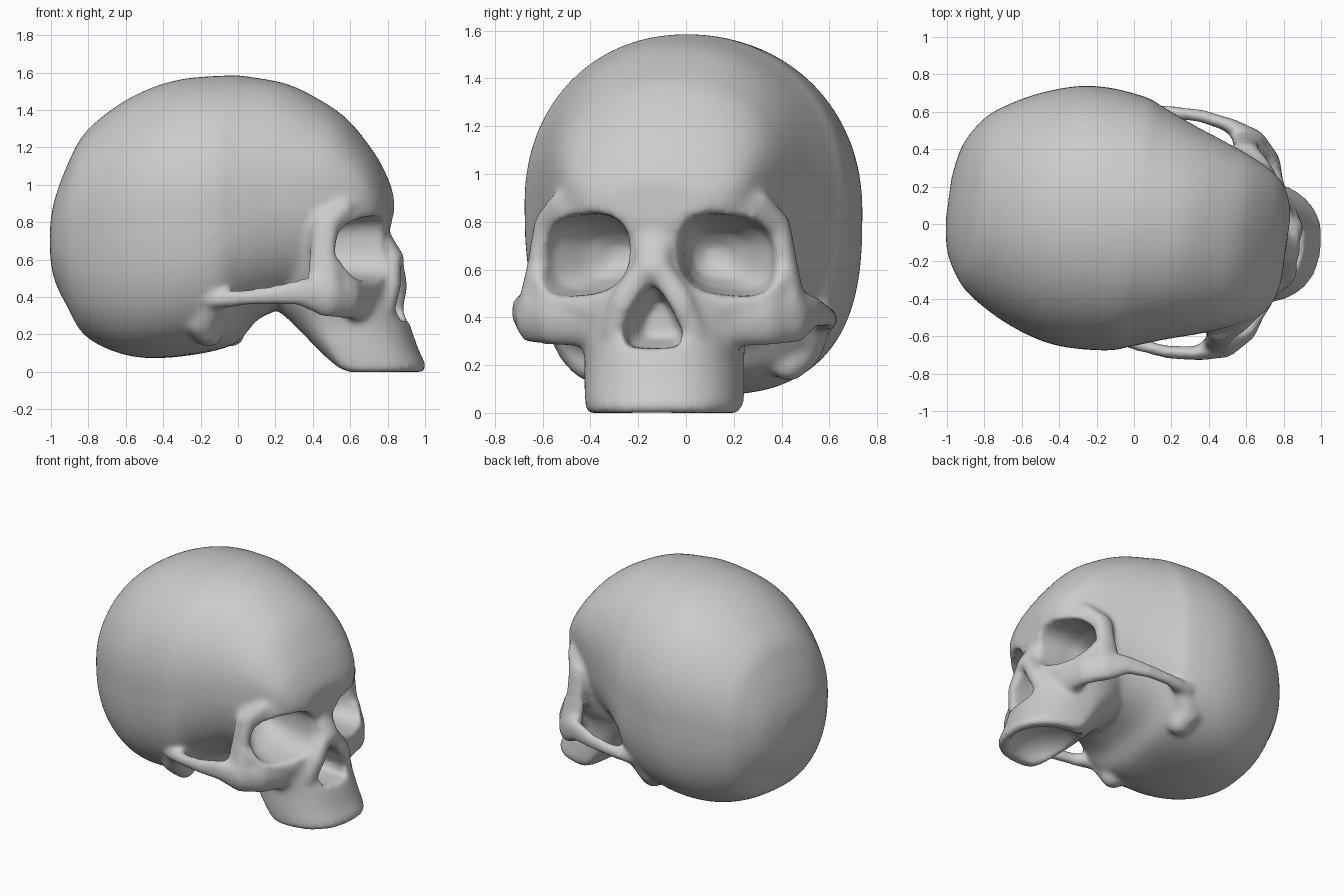
import bpy, bmesh, math
from mathutils import Vector, Matrix

if "Cube" in bpy.data.objects:
    bpy.data.objects.remove(bpy.data.objects["Cube"])

YAW = Matrix.Rotation(math.radians(-8), 4, 'Z')   # the skull is turned slightly


def new_object(name, bm, cutter=False):
    bmesh.ops.recalc_face_normals(bm, faces=bm.faces)
    me = bpy.data.meshes.new(name)
    bm.to_mesh(me)
    bm.free()
    ob = bpy.data.objects.new(name, me)
    bpy.context.collection.objects.link(ob)
    ob.hide_render = cutter
    if cutter:
        ob.hide_set(True)
    return ob


def loft(bm, rings):
    rows = [[bm.verts.new(p) for p in r] for r in rings]
    n = len(rows[0])
    for a, b in zip(rows, rows[1:]):
        for i in range(n):
            j = (i + 1) % n
            bm.faces.new((a[i], a[j], b[j], b[i]))
    bm.faces.new(rows[0])
    bm.faces.new(rows[-1])


def refine(rows, steps=4):
    """Smooth in-between rows through the given ones."""
    out = []
    for i in range(len(rows) - 1):
        p0, p1 = rows[max(i - 1, 0)], rows[i]
        p2, p3 = rows[i + 1], rows[min(i + 2, len(rows) - 1)]
        for k in range(steps):
            t = k / steps
            out.append([b + .5 * t * (c - a + t * (2*a - 5*b + 4*c - d + t * (3*(b - c) + d - a)))
                        for a, b, c, d in zip(p0, p1, p2, p3)])
    return out + [list(rows[-1])]


def power(v, p):
    return math.copysign(abs(v) ** (2 / p), v)


def angles(n=64):
    return [2 * math.pi * i / n for i in range(n)]


def blob_chain(bm, points, mirror=True):
    """Convex links between ellipsoids given as x, y, z, rx, ry, rz."""
    for s in ((1, -1) if mirror else (1,)):
        for pair in zip(points, points[1:]):
            hull = bmesh.new()
            for x, y, z, rx, ry, rz in pair:
                m = Matrix.LocRotScale(Vector((x, s * y, z)), None, Vector((rx, ry, rz)))
                tmp = bmesh.new()
                bmesh.ops.create_icosphere(tmp, subdivisions=2, radius=1, matrix=m)
                for v in tmp.verts:
                    hull.verts.new(v.co)
                tmp.free()
            bmesh.ops.convex_hull(hull, input=hull.verts)
            made = {}
            for f in hull.faces:
                for v in f.verts:
                    if v not in made:
                        made[v] = bm.verts.new(v.co)
                bm.faces.new([made[v] for v in f.verts])
            hull.free()


bm = bmesh.new()

# braincase: x, half width, top, bottom, height of widest line, lower squareness
cranium = [(-1.0, .12, .82, .57, .70, 2.1), (-.97, .28, .95, .46, .72, 2.2), (-.90, .41, 1.13, .33, .75, 2.3),
           (-.80, .51, 1.30, .18, .78, 2.6), (-.58, .63, 1.465, .085, .82, 2.7), (-.33, .70, 1.56, .08, .85, 2.8),
           (-.05, .69, 1.585, .14, .88, 2.8), (.08, .645, 1.575, .27, .90, 2.6), (.26, .575, 1.54, .35, .95, 2.4),
           (.42, .52, 1.465, .40, .98, 2.4), (.58, .455, 1.355, .50, 1.0, 2.4), (.72, .38, 1.18, .60, .95, 2.2),
           (.79, .29, 1.05, .70, .90, 2.1), (.82, .18, .97, .80, .88, 2.1)]
rings = []
for x, w, top, bot, mid, low_p in refine(cranium):
    ring = []
    for a in angles():
        c, s = math.cos(a), math.sin(a)
        p = 2.1 if s > 0 else low_p
        ring.append((x, w * power(c, p), mid + power(s, p) * (top - mid if s > 0 else mid - bot)))
    rings.append(ring)
loft(bm, rings)

# face and upper jaw: z, back, widest x, front, half width, squareness
face = [(.0, .60, .66, .995, .31, 2.4), (.03, .54, .62, 1.01, .33, 2.4), (.13, .43, .57, .965, .335, 2.4),
        (.26, .30, .52, .92, .335, 2.4), (.38, .17, .50, .87, .365, 2.4), (.50, .15, .50, .84, .43, 2.4),
        (.70, .15, .50, .79, .49, 2.4), (.85, .20, .50, .81, .49, 2.4), (.92, .30, .50, .79, .44, 2.3)]
rings = []
for z, xb, cx, xf, w, p in refine(face):
    ring = []
    for a in angles():
        c, s = math.cos(a), math.sin(a)
        q = p if c > 0 else 2
        ring.append((cx + power(c, q) * (xf - cx if c > 0 else cx - xb), w * power(s, q), z))
    rings.append(ring)
loft(bm, rings)

# cheekbone and its arch back to the temple
blob_chain(bm, [(.70, .28, .39, .08, .06, .12), (.66, .46, .40, .065, .06, .12),
                (.55, .57, .40, .08, .05, .11), (.43, .62, .425, .06, .038, .075),
                (.27, .642, .41, .04, .036, .052), (.10, .63, .395, .05, .036, .045),
                (-.04, .58, .385, .07, .06, .05)])
# lower socket rim filling the corner between cheek and face
blob_chain(bm, [(.74, .26, .44, .06, .06, .07), (.66, .44, .47, .06, .06, .07),
                (.56, .53, .56, .06, .05, .08)])
# outer rim of the eye socket and brow ridge
blob_chain(bm, [(.54, .56, .44, .10, .05, .08), (.53, .53, .60, .075, .045, .08),
                (.54, .50, .78, .07, .045, .06), (.63, .41, .88, .06, .06, .05),
                (.73, .25, .89, .06, .06, .05), (.77, .08, .87, .05, .06, .06)])
# temple behind the socket rim, blending into the braincase
blob_chain(bm, [(.52, .43, .62, .07, .06, .10), (.47, .42, .82, .10, .07, .12),
                (.42, .42, .98, .12, .07, .12)])
# ridge behind the ear
blob_chain(bm, [(-.06, .56, .37, .07, .05, .05), (-.13, .50, .27, .09, .06, .08),
                (-.10, .42, .20, .08, .08, .07)])
# nasal bones and the flanks beside the nose opening
blob_chain(bm, [(.75, 0, .82, .05, .08, .05), (.79, 0, .71, .04, .085, .05),
                (.86, 0, .60, .04, .07, .05)], mirror=False)
blob_chain(bm, [(.84, .04, .59, .05, .05, .06), (.845, .12, .46, .055, .06, .07),
                (.81, .17, .33, .06, .06, .06)])

skull = new_object("skull", bm)

# eye socket cutters, tapering inward
bm = bmesh.new()
for s in (1, -1):
    rings = []
    for x, cy, w, h in [(.36, .20, .05, .04), (.42, .225, .12, .10), (.54, .28, .185, .145),
                        (.66, .307, .203, .165), (.80, .317, .213, .172), (1.0, .322, .217, .175)]:
        rings.append([(x, s * (cy + w * power(math.cos(a), 2.7)),
                       .66 + h * power(math.sin(a), 2.7) - .1 * w * power(math.cos(a), 2.7))
                      for a in angles(32)])
    loft(bm, rings)
sockets = new_object("eye_socket_cutter", bm, True)

# pear-shaped nose opening cutter
half = [(.045, .50), (.09, .43), (.125, .34), (.11, .275)]
outline = [(0, .535)] + half + [(0, .27)] + [(-y, z) for y, z in reversed(half)]
bm = bmesh.new()
loft(bm, [[(x, y * k, .38 + (z - .38) * k) for y, z in outline] for x, k in [(.60, .6), (.74, 1), (1.05, 1)]])
nose = new_object("nose_cutter", bm, True)

# hollow of the palate
bm = bmesh.new()
bmesh.ops.create_uvsphere(bm, u_segments=24, v_segments=16, radius=1,
                          matrix=Matrix.LocRotScale(Vector((.69, 0, -.02)), None, Vector((.27, .25, .17))))
palate = new_object("palate_cutter", bm, True)


# fuse, carve, fuse again and soften
def remesh(size):
    m = skull.modifiers.new("fuse", 'REMESH')
    m.mode = 'VOXEL'
    m.voxel_size = size


remesh(.016)
for cutter in (sockets, nose, palate):
    m = skull.modifiers.new("carve", 'BOOLEAN')
    m.operation = 'DIFFERENCE'
    m.solver = 'EXACT'
    m.object = cutter
remesh(.016)
m = skull.modifiers.new("soften", 'SMOOTH')
m.factor = .5
m.iterations = 10

# turn everything to the model's heading and shade smooth
for ob in (skull, sockets, nose, palate):
    ob.data.transform(YAW)
dg = bpy.context.evaluated_depsgraph_get()
result = bpy.data.meshes.new_from_object(skull.evaluated_get(dg))
skull.modifiers.clear()
skull.data = result
low = min(v.co.z for v in result.vertices)


def ramp(v, a, b):
    return min(max((v - a) / (b - a), 0), 1)


# the middle of the face leans a little to one side
for v in result.vertices:
    x, y, z = v.co
    v.co = (x, y - .025 * ramp(x, -.1, .5) * ramp(z, .05, .4) * ramp(z, 1.3, .85), z - low)
for poly in result.polygons:
    poly.use_smooth = True
for ob in (sockets, nose, palate):
    bpy.data.objects.remove(ob)
